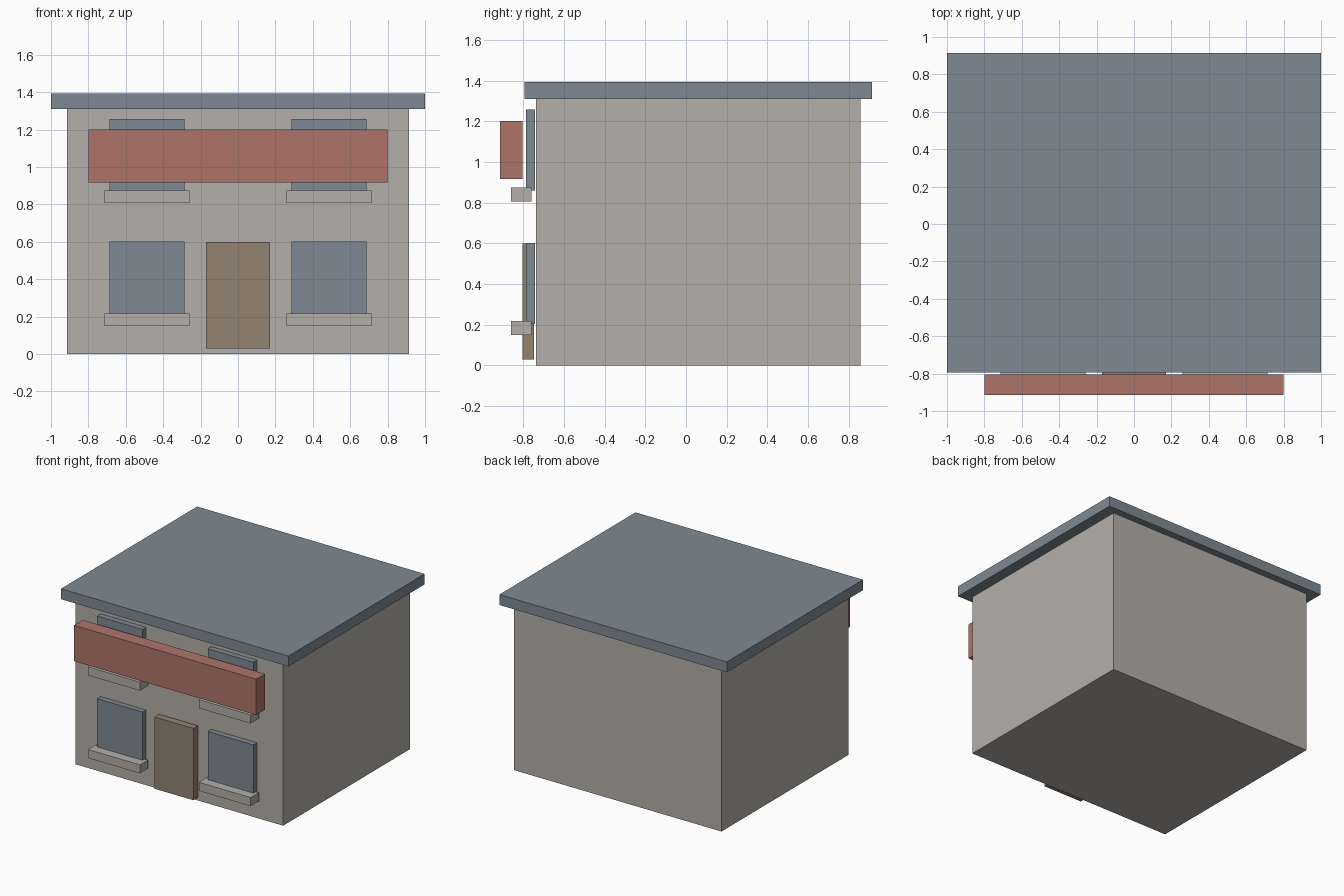
import bpy
import bmesh
from mathutils import Vector

if "Cube" in bpy.data.objects:
    bpy.data.objects.remove(bpy.data.objects["Cube"])


def material(name, rgb):
    """Flat colour from 0-255 display values, stored as linear."""
    def linear(c):
        c /= 255
        return c / 12.92 if c <= 0.04045 else ((c + 0.055) / 1.055) ** 2.4
    mat = bpy.data.materials.new(name)
    mat.diffuse_color = (*map(linear, rgb), 1)
    mat.use_nodes = True
    mat.node_tree.nodes["Principled BSDF"].inputs["Base Color"].default_value = mat.diffuse_color
    return mat


stone = material("warm_grey_stone", (180, 175, 169))
slate = material("slate_blue", (126, 138, 147))
red = material("faded_red", (174, 116, 106))
wood = material("brown_wood", (148, 131, 113))


def box(name, x, y, z, mat):
    """Box spanning the given (min, max) range on each axis."""
    bm = bmesh.new()
    bmesh.ops.create_cube(bm, size=1)
    bmesh.ops.scale(bm, vec=Vector((x[1] - x[0], y[1] - y[0], z[1] - z[0])), verts=bm.verts)
    mesh = bpy.data.meshes.new(name)
    bm.to_mesh(mesh)
    bm.free()
    mesh.materials.append(mat)
    obj = bpy.data.objects.new(name, mesh)
    obj.location = (sum(x) / 2, sum(y) / 2, sum(z) / 2)
    bpy.context.collection.objects.link(obj)
    return obj


# Main building and overhanging flat roof
box("walls", (-0.913, 0.913), (-0.737, 0.858), (0, 1.31), stone)
box("roof_slab", (-1, 1), (-0.794, 0.915), (1.31, 1.393), slate)

# Shop front: door and long awning board
box("door", (-0.171, 0.171), (-0.805, -0.748), (0.03, 0.60), wood)
box("awning", (-0.80, 0.80), (-0.915, -0.805), (0.917, 1.202), red)

# Windows with projecting sills, two per floor
for floor, base in (("lower", 0.203), ("upper", 0.86)):
    for side, cx in (("left", -0.487), ("right", 0.487)):
        box(f"{floor}_{side}_window", (cx - 0.2, cx + 0.2), (-0.788, -0.743),
            (base, base + 0.398), slate)
        box(f"{floor}_{side}_sill", (cx - 0.228, cx + 0.228), (-0.862, -0.76),
            (base - 0.053, base + 0.015), stone)
